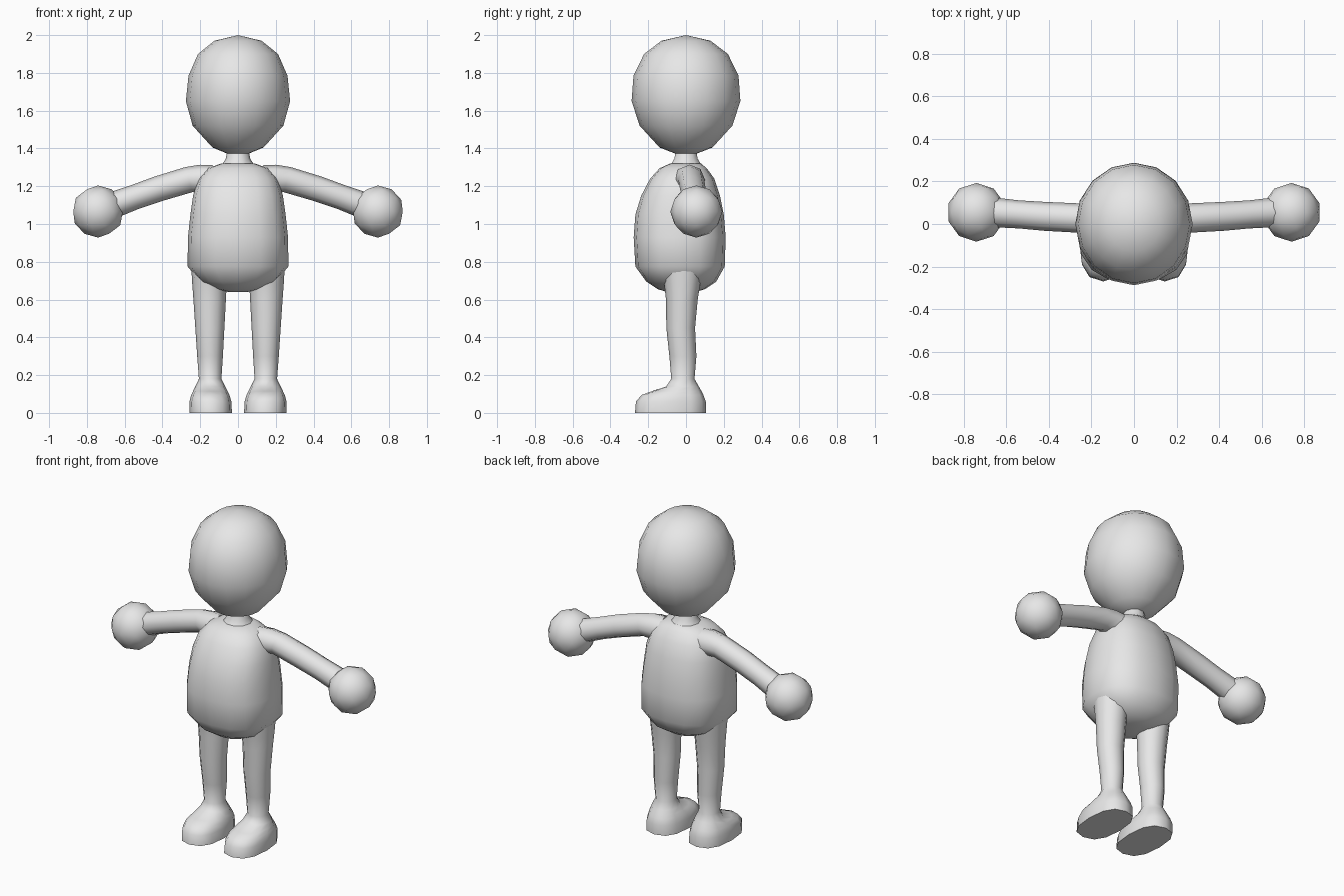
import bpy, bmesh, math
from mathutils import Vector

cube = bpy.data.objects.get("Cube")
if cube:
    bpy.data.objects.remove(cube, do_unlink=True)

grey = bpy.data.materials.new("plain grey")
grey.use_nodes = True
grey.diffuse_color = (0.8, 0.8, 0.8, 1)
grey.node_tree.nodes["Principled BSDF"].inputs["Base Color"].default_value = (0.8, 0.8, 0.8, 1)


def finish(name, bm):
    bmesh.ops.remove_doubles(bm, verts=bm.verts, dist=0.0005)
    bmesh.ops.recalc_face_normals(bm, faces=bm.faces)
    mesh = bpy.data.meshes.new(name)
    bm.to_mesh(mesh)
    bm.free()
    mesh.shade_smooth()
    mesh.set_sharp_from_angle(angle=math.radians(65))
    mesh.materials.append(grey)
    bpy.context.collection.objects.link(bpy.data.objects.new(name, mesh))


def oval(centre, u, v, n, power=2.0):
    """Ring of points; a power above 2 makes the oval squarer."""
    pts = []
    for i in range(n):
        a = math.tau * i / n
        c, s = math.cos(a), math.sin(a)
        pts.append(centre + u * math.copysign(abs(c) ** (2 / power), c)
                   + v * math.copysign(abs(s) ** (2 / power), s))
    return pts


def loft(name, rings):
    """Skin a list of rings and close both ends."""
    bm = bmesh.new()
    loops = [[bm.verts.new(p) for p in ring] for ring in rings]
    n = len(loops[0])
    for a, b in zip(loops, loops[1:]):
        for i in range(n):
            j = (i + 1) % n
            bm.faces.new((a[i], a[j], b[j], b[i]))
    bm.faces.new(loops[0])
    bm.faces.new(loops[-1])
    finish(name, bm)


def level(z, x0, x1, y0, y1, n, power=2.0):
    """Horizontal oval that fills the given x and y limits."""
    return oval(Vector(((x0 + x1) / 2, (y0 + y1) / 2, z)),
                Vector(((x1 - x0) / 2, 0, 0)), Vector((0, (y1 - y0) / 2, 0)), n, power)


# Head: faceted egg (height, half width, half depth)
head = [(2.0, 0, 0), (1.97, .125, .13), (1.90, .212, .222), (1.785, .262, .278),
        (1.65, .276, .288), (1.52, .24, .245), (1.405, .135, .14), (1.37, .05, .05),
        (1.365, 0, 0)]
loft("head", [level(z, -w, w, -d, d, 16) for z, w, d in head])

# Torso: pear-shaped barrel (height, half width, front, back)
torso = [(.64, .05, -.10, .05), (.655, .12, -.15, .10), (.695, .20, -.21, .16),
         (.775, .267, -.268, .205), (.93, .265, -.277, .21), (1.05, .252, -.268, .20),
         (1.15, .238, -.237, .18), (1.24, .21, -.19, .15), (1.295, .16, -.14, .11),
         (1.32, .09, -.085, .08)]
loft("torso", [level(z, -w, w, f, b, 16, 2.4) for z, w, f, b in torso])

# Neck: short cone
loft("neck", [level(z, -r, r, -r, r, 10) for z, r in
              ((1.27, .12), (1.315, .085), (1.345, .065), (1.40, .055))])

# Leg and foot in one skin (height, inner, outer, front, back, squareness)
leg = [(0, .032, .257, -.27, .105, 2.5), (.06, .035, .257, -.265, .105, 2.5),
       (.095, .045, .248, -.235, .092, 2.4), (.115, .055, .238, -.18, .082, 2.2),
       (.14, .068, .226, -.105, .068, 2), (.18, .088, .207, -.078, .045, 2),
       (.30, .080, .216, -.088, .055, 2), (.45, .072, .226, -.104, .048, 2),
       (.60, .064, .236, -.106, .062, 2), (.68, .060, .242, -.115, .075, 2),
       (.78, .055, .248, -.13, .09, 2)]

# Arm centre line (x, y, z, radius)
arm = [(.11, .015, 1.225, .09), (.18, .02, 1.237, .08), (.26, .028, 1.235, .069),
       (.42, .036, 1.187, .068), (.54, .045, 1.145, .066), (.66, .055, 1.10, .07)]

for side, s in (("left", 1), ("right", -1)):
    loft(side + "_leg_and_foot",
         [level(z, s * a, s * b, f, k, 12, p) for z, a, b, f, k, p in leg])

    across, forward = Vector((s * .27, 0, .96)), Vector((0, 1, 0))
    loft(side + "_arm", [oval(Vector((s * x, y, z)), across * r, forward * r, 8)
                         for x, y, z, r in arm])

    # Hand: plain ball
    bm = bmesh.new()
    bmesh.ops.create_icosphere(bm, subdivisions=2, radius=.138)
    bmesh.ops.translate(bm, verts=bm.verts, vec=(s * .741, .055, 1.066))
    finish(side + "_hand", bm)
